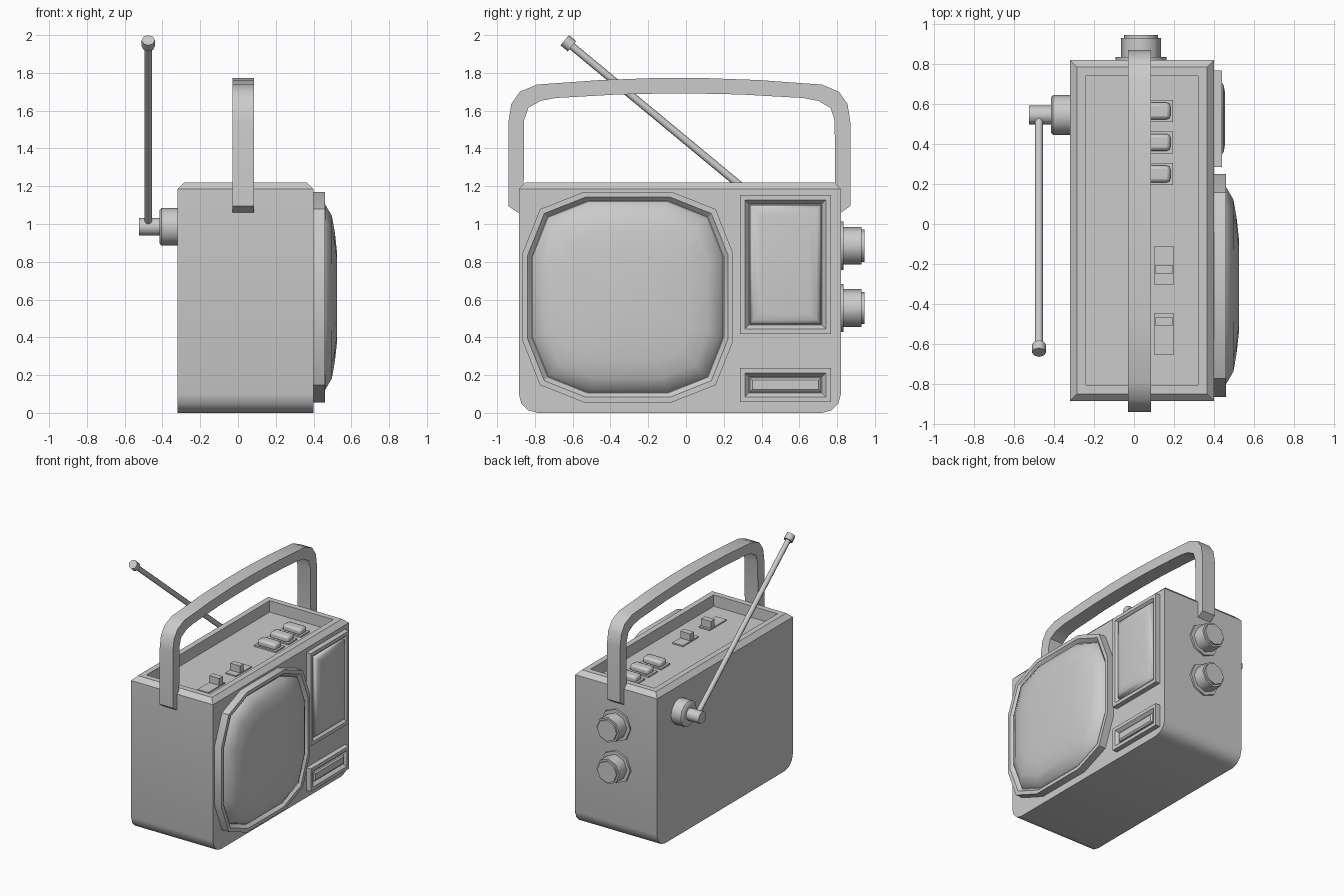
import bpy, bmesh, math
from mathutils import Vector

if "Cube" in bpy.data.objects:
    bpy.data.objects.remove(bpy.data.objects["Cube"])


def finish(name, bm, angle=35):
    bmesh.ops.recalc_face_normals(bm, faces=bm.faces)
    me = bpy.data.meshes.new(name)
    bm.to_mesh(me)
    bm.free()
    ob = bpy.data.objects.new(name, me)
    bpy.context.collection.objects.link(ob)
    bpy.ops.object.select_all(action='DESELECT')
    ob.select_set(True)
    bpy.context.view_layer.objects.active = ob
    bpy.ops.object.shade_smooth_by_angle(angle=math.radians(angle))
    return ob


def loft_bm(rings):
    """Skin equal-length closed rings of 3D points and cap both ends."""
    bm = bmesh.new()
    vr = [[bm.verts.new(p) for p in r] for r in rings]
    n = len(rings[0])
    for a, b in zip(vr, vr[1:]):
        for i in range(n):
            j = (i + 1) % n
            bm.faces.new((a[i], a[j], b[j], b[i]))
    bm.faces.new(vr[0])
    bm.faces.new(vr[-1])
    return bm


def lathe(name, origin, direction, profile, sides=8):
    """Turn (distance, radius) pairs around an axis."""
    q = Vector(direction).to_track_quat('Z', 'Y')
    rings = []
    for d, r in profile:
        rings.append([Vector(origin) + q @ Vector((r * math.cos(t), r * math.sin(t), d))
                      for t in [2 * math.pi * i / sides for i in range(sides)]])
    return finish(name, loft_bm(rings), 46)


def box(name, x0, x1, y0, y1, z0, z1, bevel=0.0, segments=2):
    rings = [[(x0, y0, z), (x1, y0, z), (x1, y1, z), (x0, y1, z)] for z in (z0, z1)]
    ob = finish(name, loft_bm(rings))
    if bevel:
        m = ob.modifiers.new("soft_edges", 'BEVEL')
        m.width, m.segments = bevel, segments
    return ob


# Case: rounded lower corners, chamfered rim and sunken top deck
Y0, Y1, R = -0.885, 0.82, 0.1
profile = [(Y0, 1.185)]
for cy, start in ((Y0 + R, 180), (Y1 - R, 270)):
    for i in range(4):
        t = math.radians(start + 30 * i)
        profile.append((cy + R * math.cos(t), R + R * math.sin(t)))
profile.append((Y1, 1.185))
bm = loft_bm([[(x, y, z) for y, z in profile] for x in (-0.32, 0.40)])
bmesh.ops.recalc_face_normals(bm, faces=bm.faces)
top = [f for f in bm.faces if f.normal.z > 0.99]
for inset, rise in ((0.035, 0.035), (0.045, 0.0), (0.001, -0.09)):
    bmesh.ops.inset_region(bm, faces=top, thickness=inset, use_even_offset=True)
    for v in top[0].verts:
        v.co.z += rise
finish("case", bm)

# Speaker: twelve-sided frame with a groove and a domed grille
unit = []
for k in range(4):
    for a, b in ((1.0, -0.42), (1.0, 0.42), (0.835, 0.835)):
        c, s = round(math.cos(k * math.pi / 2)), round(math.sin(k * math.pi / 2))
        unit.append((a * c - b * s, a * s + b * c))


def speaker_rings(steps):
    return [[(x, -0.308 + r * u, 0.613 + r * v) for u, v in unit] for r, x in steps]


finish("speaker_frame", loft_bm(speaker_rings(
    [(0.557, 0.39), (0.557, 0.46), (0.53, 0.46), (0.508, 0.435)])), 30)
finish("speaker_grille", loft_bm(speaker_rings(
    [(0.508, 0.43), (0.49, 0.462), (0.43, 0.497), (0.34, 0.513), (0.23, 0.525)])), 50)


# Framed windows beside the speaker
def window(name, z0, z1, steps, angle):
    y0, y1 = 0.286, 0.767
    rings = [[(x, y0 + i, z0 + i), (x, y1 - i, z0 + i), (x, y1 - i, z1 - i), (x, y0 + i, z1 - i)]
             for i, x in steps]
    return finish(name, loft_bm(rings), angle)


frame = [(0, 0.39), (0, 0.44), (0.027, 0.44), (0.048, 0.415)]
window("dial_frame", 0.418, 1.153, frame, 30)
window("dial_glass", 0.418, 1.153, [(0.05, 0.41), (0.053, 0.435), (0.075, 0.449), (0.11, 0.455)], 60)
window("badge_frame", 0.058, 0.238, frame, 30)
window("badge_plate", 0.058, 0.238, [(0.05, 0.41), (0.053, 0.425), (0.065, 0.435)], 30)

# Carrying handle: half outline mirrored about its middle
outer = [(0.855, 1.06), (0.905, 1.095), (0.905, 1.54), (0.89, 1.635), (0.845, 1.70),
         (0.755, 1.738), (0.42, 1.762), (0.12, 1.773)]
inner = [(0.12, 1.69), (0.32, 1.686), (0.655, 1.667), (0.735, 1.652), (0.80, 1.615),
         (0.822, 1.55), (0.825, 1.07)]
mid = -0.035
outline = ([(mid - d, z) for d, z in outer] + [(mid + d, z) for d, z in reversed(outer)]
           + [(mid + d, z) for d, z in reversed(inner)] + [(mid - d, z) for d, z in inner])
finish("handle", loft_bm([[(x, y, z) for y, z in outline] for x in (-0.03, 0.085)]))

# Side knobs
for i, z in enumerate((0.885, 0.555)):
    lathe(f"knob_{i + 1}", (0.035, 0.81, z), (0, 1, 0),
          [(0, 0.128), (0.025, 0.128), (0.025, 0.1), (0.12, 0.1), (0.12, 0.085), (0.135, 0.085)])

# Aerial: pivot, rod and tip
pivot = Vector((-0.475, 0.55, 0.985))
lathe("aerial_pivot", (-0.31, 0.545, 0.985), (-1, 0, 0),
      [(0, 0.1), (0.095, 0.1), (0.105, 0.088), (0.105, 0.047), (0.215, 0.047)], 12)
tip = Vector((-0.475, -0.642, 1.973))
along = (tip - pivot).normalized()
length = (tip - pivot).length
lathe("aerial_rod", pivot, along, [(0, 0.02), (length - 0.03, 0.02)])
lathe("aerial_tip", tip, along, [(-0.05, 0.035), (0, 0.035)])

# Push buttons on the top deck
DECK = 1.13
for i, y in enumerate((0.565, 0.408, 0.25)):
    box(f"button_base_{i + 1}", 0.005, 0.195, y - 0.055, y + 0.055, DECK - 0.01, DECK + 0.012)
    box(f"button_cap_{i + 1}", 0.02, 0.182, y - 0.042, y + 0.042, DECK, DECK + 0.055, 0.018)

# Slide switches on the top deck
for i, (y0, y1, yk) in enumerate(((-0.305, -0.11, -0.228), (-0.655, -0.445, -0.488))):
    box(f"switch_plate_{i + 1}", 0.103, 0.197, y0, y1, DECK - 0.01, DECK + 0.01)
    box(f"switch_slider_{i + 1}", 0.107, 0.193, yk - 0.023, yk + 0.023, DECK, DECK + 0.065)
